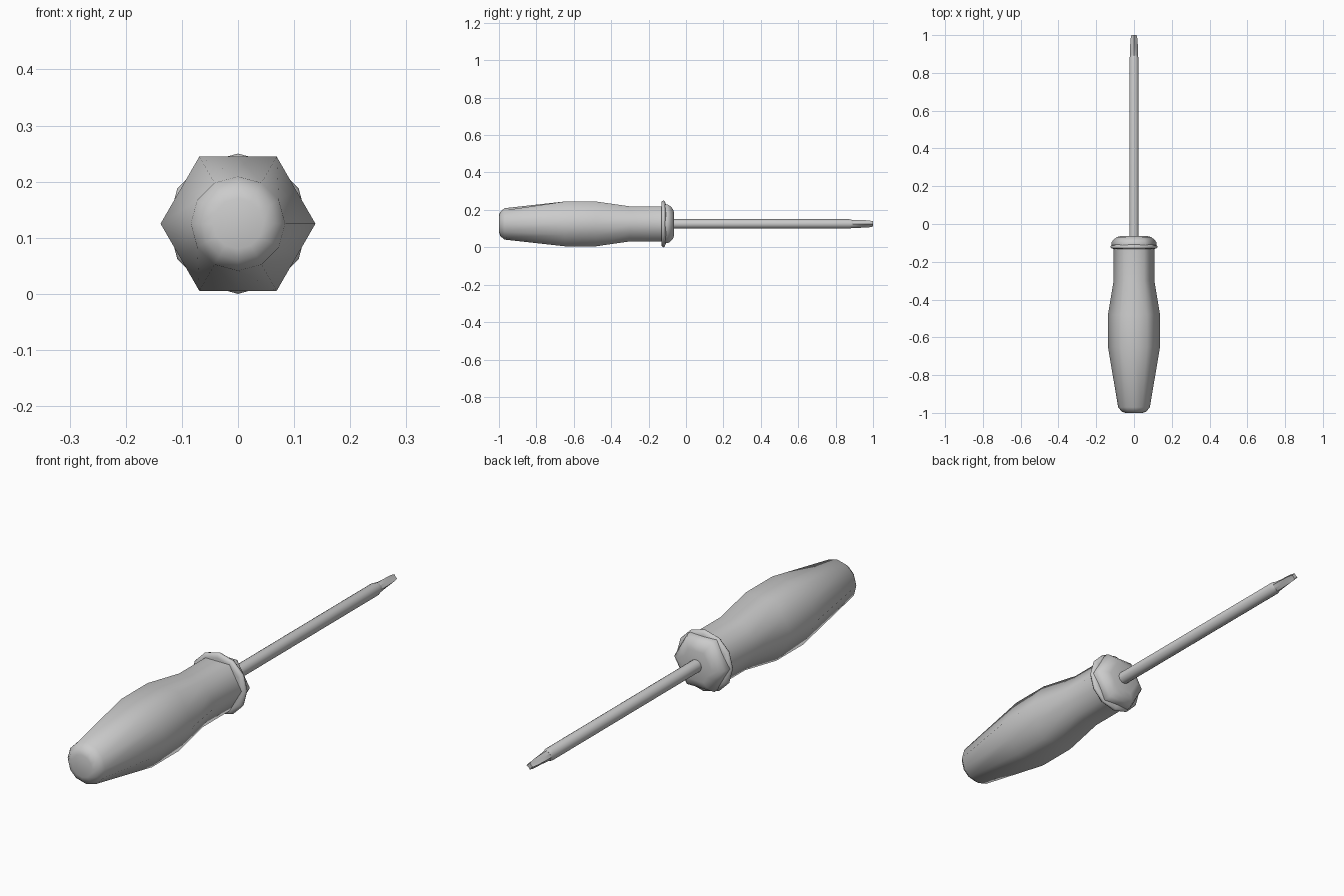
import bpy, bmesh
from math import sin, cos, pi, radians

if "Cube" in bpy.data.objects:
    bpy.data.objects.remove(bpy.data.objects["Cube"])

AXIS_Z = 0.125


def loft(name, rings, n, period=2, angle=65):
    """Skin rings (y, corner radius, between-corner radius) along the y axis."""
    bm = bmesh.new()
    loops = []
    for y, r_corner, r_mid in rings:
        loop = []
        for i in range(n):
            r = r_corner if i % period == 0 else r_mid
            a = 2 * pi * i / n
            loop.append(bm.verts.new((r * cos(a), y, AXIS_Z + r * sin(a))))
        loops.append(loop)
    for a, b in zip(loops, loops[1:]):
        for i in range(n):
            j = (i + 1) % n
            bm.faces.new((a[i], a[j], b[j], b[i]))
    bm.faces.new(loops[0])
    bm.faces.new(loops[-1])
    bmesh.ops.recalc_face_normals(bm, faces=bm.faces)
    mesh = bpy.data.meshes.new(name)
    bm.to_mesh(mesh)
    bm.free()
    ob = bpy.data.objects.new(name, mesh)
    bpy.context.collection.objects.link(ob)
    bpy.ops.object.select_all(action='DESELECT')
    ob.select_set(True)
    bpy.context.view_layer.objects.active = ob
    bpy.ops.object.shade_smooth_by_angle(angle=radians(angle))
    return ob


def hexagonal(profile):
    return [(y, r, r * cos(pi / 6)) for y, r in profile]


def circular(profile):
    return [(y, r, r) for y, r in profile]


# Grip: round butt blending into a swollen hexagonal body
loft("handle_grip",
     circular([(-1.0, 0.045), (-0.993, 0.065), (-0.97, 0.084)])
     + hexagonal([(-0.65, 0.138), (-0.48, 0.138), (-0.30, 0.108), (-0.11, 0.108)]), 12)

# Thin round guard ring
loft("guard_ring",
     circular([(-0.132, 0.106), (-0.130, 0.119), (-0.122, 0.125),
               (-0.114, 0.122), (-0.108, 0.106)]), 12)

# Hexagonal nose in front of the guard
loft("handle_nose",
     hexagonal([(-0.118, 0.118), (-0.098, 0.119), (-0.084, 0.110),
                (-0.070, 0.092), (-0.063, 0.068)]), 12)

# Steel shaft
loft("shaft", circular([(-0.08, 0.025), (0.875, 0.025), (0.893, 0.020)]), 16, angle=35)

# Cross-shaped tip with four flutes
loft("cross_tip",
     [(0.885, 0.021, 0.021), (0.925, 0.021, 0.017),
      (0.975, 0.019, 0.011), (1.0, 0.014, 0.008)], 8, angle=30)
